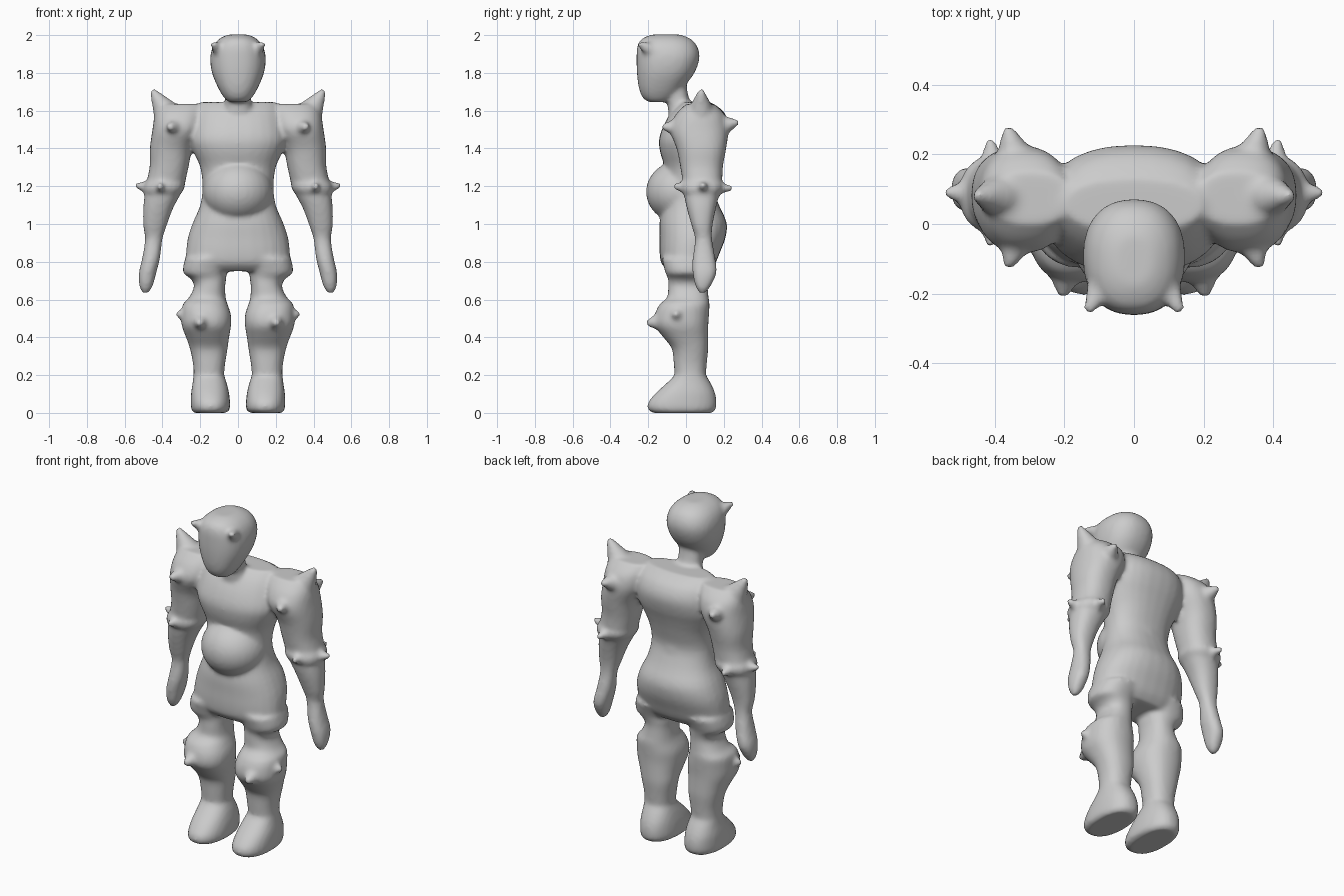
import bpy, bmesh, math
from mathutils import Vector

SIDES = 28


def catmull(a, b, c, d, t):
    """Smooth in-between of rings b and c."""
    return [0.5 * (2 * q + (r - p) * t + (2 * p - 5 * q + 4 * r - s) * t * t
                   + (3 * q - p - 3 * r + s) * t ** 3) for p, q, r, s in zip(a, b, c, d)]


def loft(bm, rings, side=1, power=2.3, steps=3):
    """Skin through rounded rings given as (z, x0, x1, y0, y1)."""
    fine = []
    n = len(rings)
    for i in range(n - 1):
        quad = [rings[min(max(k, 0), n - 1)] for k in range(i - 1, i + 3)]
        fine += [catmull(*quad, s / steps) for s in range(steps)]
    fine.append(rings[-1])
    loops = []
    for z, x0, x1, y0, y1 in fine:
        loop = []
        for k in range(SIDES):
            a = math.tau * k / SIDES
            c, s = math.cos(a), math.sin(a)
            x = (x0 + x1) / 2 + (x1 - x0) / 2 * math.copysign(abs(c) ** (2 / power), c)
            y = (y0 + y1) / 2 + (y1 - y0) / 2 * math.copysign(abs(s) ** (2 / power), s)
            loop.append(bm.verts.new((x * side, y, z)))
        loops.append(loop)
    for lo, hi in zip(loops, loops[1:]):
        for k in range(SIDES):
            j = (k + 1) % SIDES
            bm.faces.new((lo[k], lo[j], hi[j], hi[k]))
    bm.faces.new(loops[0])
    bm.faces.new(loops[-1])


def spike(bm, base, tip, radius, side=1, end=0.014):
    """Blunt cone from base to tip."""
    a = Vector((base[0] * side, base[1], base[2]))
    b = Vector((tip[0] * side, tip[1], tip[2]))
    out = bmesh.ops.create_cone(bm, cap_ends=True, segments=14, radius1=radius,
                                radius2=end, depth=(b - a).length)
    turn = Vector((0, 0, 1)).rotation_difference(b - a)
    for v in out["verts"]:
        v.co = turn @ v.co + (a + b) / 2


def ball(bm, centre, radii):
    out = bmesh.ops.create_uvsphere(bm, u_segments=28, v_segments=18, radius=1)
    for v in out["verts"]:
        v.co = Vector([c + r * p for c, r, p in zip(centre, radii, v.co)])


def head(bm):
    rings = [(1.645, .05, -.20, -.10), (1.67, .075, -.23, -.06), (1.72, .105, -.25, -.015),
             (1.80, .138, -.26, .045), (1.88, .147, -.262, .072), (1.94, .133, -.258, .06),
             (1.98, .10, -.235, .025), (2.003, .055, -.18, -.03)]
    loft(bm, [(z, -w, w, f, b) for z, w, f, b in rings])
    # neck
    loft(bm, [(1.52, -.10, .10, -.08, .12), (1.60, -.08, .08, -.095, .06),
              (1.65, -.07, .07, -.10, .02), (1.75, -.07, .07, -.13, 0)])


def torso(bm):
    rings = [(.75, .26, -.09, .12), (.79, .275, -.13, .155), (.85, .275, -.14, .18),
             (.93, .265, -.14, .21), (1.01, .238, -.14, .215), (1.10, .20, -.125, .175),
             (1.20, .188, -.11, .145), (1.30, .20, -.115, .165), (1.38, .235, -.137, .19),
             (1.45, .26, -.143, .215), (1.53, .25, -.115, .227), (1.60, .23, -.07, .195),
             (1.645, .20, -.02, .13)]
    loft(bm, [(z, -w, w, f, b) for z, w, f, b in rings])
    ball(bm, (0, -.03, 1.17), (.185, .182, .165))  # belly


def arm(bm, s):
    loft(bm, [(.635, .475, .505, .07, .105), (.67, .452, .522, .05, .13),
              (.74, .433, .525, .035, .162), (.82, .413, .507, .035, .155),
              (.92, .40, .492, .048, .138), (.99, .378, .502, .03, .14),
              (1.08, .345, .502, .005, .158), (1.15, .308, .495, -.01, .175),
              (1.20, .285, .49, -.015, .19), (1.30, .262, .468, -.03, .195),
              (1.40, .24, .467, -.05, .213), (1.50, .19, .453, -.085, .225),
              (1.58, .18, .44, -.055, .205), (1.635, .18, .41, 0, .15)], s)
    # shoulder spikes
    spike(bm, (.36, .08, 1.56), (.455, .08, 1.71), .09, s)
    spike(bm, (.33, -.02, 1.51), (.362, -.128, 1.515), .065, s)
    spike(bm, (.33, .15, 1.51), (.365, .278, 1.54), .08, s)
    # elbow band and spikes
    loft(bm, [(1.165, .30, .497, -.02, .185), (1.185, .285, .503, -.028, .197),
              (1.21, .28, .498, -.028, .20), (1.225, .285, .485, -.02, .19)], s)
    spike(bm, (.45, .09, 1.19), (.545, .09, 1.205), .045, s)
    spike(bm, (.40, .03, 1.19), (.415, -.065, 1.20), .045, s)
    spike(bm, (.40, .14, 1.19), (.415, .245, 1.19), .045, s)


def leg(bm, s):
    loft(bm, [(.19, .075, .235, -.06, .105), (.26, .068, .238, -.065, .11),
              (.34, .055, .255, -.075, .118), (.40, .047, .275, -.12, .118),
              (.46, .037, .298, -.165, .118), (.52, .037, .30, -.165, .122),
              (.575, .055, .293, -.14, .125), (.61, .065, .26, -.10, .12),
              (.67, .068, .232, -.095, .115), (.71, .062, .25, -.095, .12),
              (.745, .058, .292, -.11, .13), (.82, .02, .28, -.13, .16)], s)
    # knee spikes
    spike(bm, (.19, -.08, .49), (.205, -.21, .475), .085, s)
    spike(bm, (.23, -.04, .51), (.328, -.055, .525), .065, s)
    # boot
    loft(bm, [(.0, .06, .235, -.175, .14), (.02, .043, .248, -.203, .158),
              (.06, .042, .25, -.198, .162), (.11, .048, .248, -.155, .153),
              (.16, .06, .24, -.10, .13), (.20, .073, .236, -.06, .107),
              (.24, .08, .23, -.05, .10)], s)
    # brow horns
    spike(bm, (.085, -.165, 1.91), (.134, -.252, 1.955), .05, s)


bm = bmesh.new()
head(bm)
torso(bm)
for side in (1, -1):
    arm(bm, side)
    leg(bm, side)
bmesh.ops.recalc_face_normals(bm, faces=bm.faces)
mesh = bpy.data.meshes.new("armoured_figure")
bm.to_mesh(mesh)
bm.free()
figure = bpy.data.objects.new("armoured_figure", mesh)
bpy.context.collection.objects.link(figure)

# fuse all parts into one skin and soften the joins
fuse = figure.modifiers.new("fuse", 'REMESH')
fuse.mode = 'VOXEL'
fuse.voxel_size = 0.012
fuse.use_smooth_shade = True
soft = figure.modifiers.new("soften", 'SMOOTH')
soft.factor = 0.5
soft.iterations = 7
